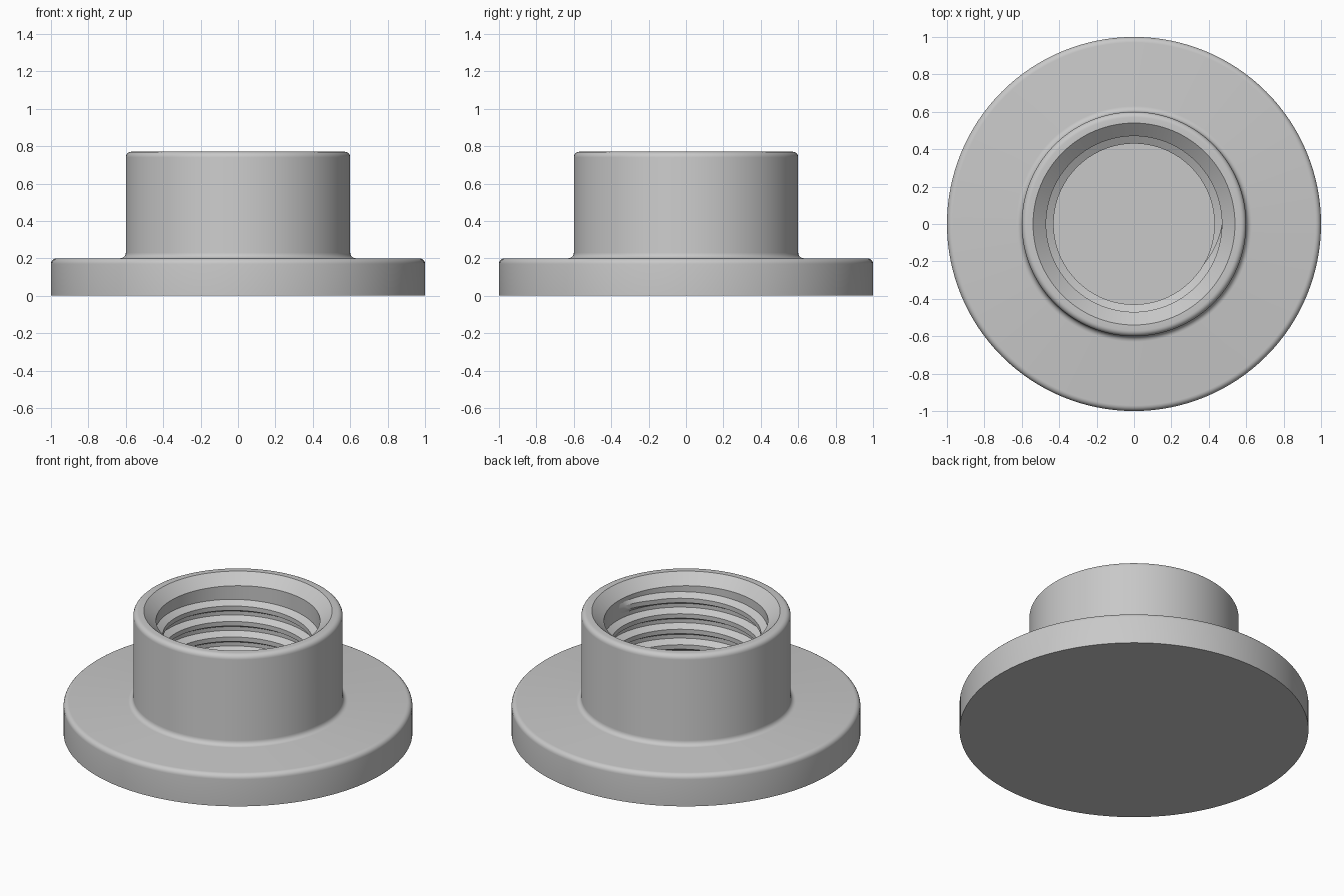
import bpy, bmesh, math

if "Cube" in bpy.data.objects:
    bpy.data.objects.remove(bpy.data.objects["Cube"])

steel = bpy.data.materials.new("steel_grey")
steel.diffuse_color = (0.58, 0.58, 0.58, 1)
steel.use_nodes = True
steel.node_tree.nodes["Principled BSDF"].inputs["Base Color"].default_value = steel.diffuse_color
SEGMENTS = 128


def finish(bm, name, angle):
    bmesh.ops.recalc_face_normals(bm, faces=bm.faces)
    mesh = bpy.data.meshes.new(name)
    bm.to_mesh(mesh)
    bm.free()
    obj = bpy.data.objects.new(name, mesh)
    bpy.context.collection.objects.link(obj)
    mesh.materials.append(steel)
    bpy.ops.object.select_all(action='DESELECT')
    obj.select_set(True)
    bpy.context.view_layer.objects.active = obj
    bpy.ops.object.shade_smooth_by_angle(angle=math.radians(angle))
    return obj


def fillet(cx, cz, radius, start, end, steps=5):
    """Points of a rounded corner in the (radius, height) profile."""
    angles = [math.radians(start + (end - start) * i / steps) for i in range(steps + 1)]
    return [(cx + radius * math.cos(a), cz + radius * math.sin(a)) for a in angles]


# Flanged body: outer wall, collar, chamfered mouth and blind bore
profile = [(0, 0), (1, 0)]
profile += fillet(0.97, 0.17, 0.03, 0, 90)
profile += fillet(0.63, 0.23, 0.03, 270, 180)
profile += fillet(0.57, 0.74, 0.03, 0, 90)
profile += [(0.54, 0.77), (0.47, 0.71), (0.47, 0.2), (0, 0.2)]

bm = bmesh.new()
rings = []
for r, z in profile:
    if r == 0:
        rings.append([bm.verts.new((0, 0, z))])
    else:
        rings.append([bm.verts.new((r * math.cos(math.tau * i / SEGMENTS),
                                    r * math.sin(math.tau * i / SEGMENTS), z))
                      for i in range(SEGMENTS)])
for a, b in zip(rings, rings[1:]):
    if len(a) == 1 or len(b) == 1:
        bm.faces.new(a if len(b) == 1 else b)  # flat disc
        continue
    for i in range(SEGMENTS):
        j = (i + 1) % SEGMENTS
        bm.faces.new((a[i], a[j], b[j], b[i]))
# The end discs close the profile, so the axis points are not needed
bmesh.ops.delete(bm, geom=[v for v in bm.verts if not v.link_faces], context='VERTS')
finish(bm, "flanged_body", 30)

# Right-handed thread ridge winding down the bore, faded at both ends
TOP, PITCH, TURNS, STEPS = 0.65, 0.098, 4, 72
bm = bmesh.new()
previous = None
total = TURNS * STEPS
for i in range(total + 1):
    turn = i / STEPS
    angle = -math.tau * turn
    z = TOP - PITCH * turn
    fade = min(1, 0.04 + i / 6, 0.04 + (total - i) / 6)
    crest = 0.472 - 0.042 * fade
    section = [(0.472, z + 0.038), (crest, z + 0.014),
               (crest, z - 0.014), (0.472, z - 0.038)]
    ring = [bm.verts.new((r * math.cos(angle), r * math.sin(angle), h)) for r, h in section]
    if previous:
        for k in range(4):
            n = (k + 1) % 4
            bm.faces.new((previous[k], previous[n], ring[n], ring[k]))
    else:
        bm.faces.new(ring)
    previous = ring
bm.faces.new(previous)
finish(bm, "thread_ridge", 25)
